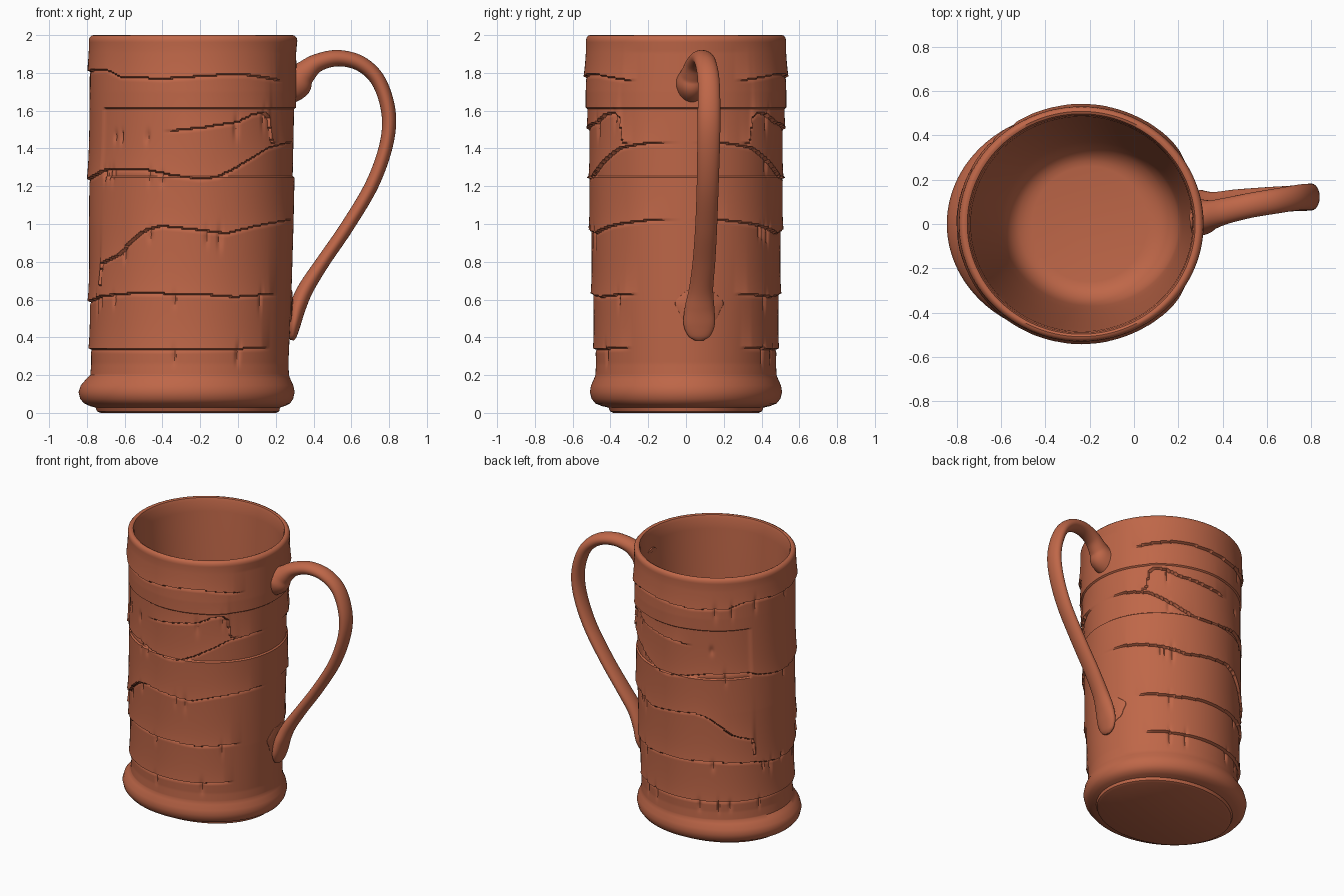
import bpy, math, random
from mathutils import Vector

if "Cube" in bpy.data.objects:
    bpy.data.objects.remove(bpy.data.objects["Cube"])
random.seed(4)

clay = bpy.data.materials.new("terracotta clay")
clay.diffuse_color = (0.52, 0.135, 0.065, 1)
clay.use_nodes = True
clay.node_tree.nodes["Principled BSDF"].inputs["Base Color"].default_value = clay.diffuse_color
NT = 320


def make(name, rings, angle=40):
    """Skin a list of closed rings of points and cap both ends."""
    n = len(rings[0])
    verts = [p for r in rings for p in r]
    faces = [(i * n + j, i * n + (j + 1) % n, (i + 1) * n + (j + 1) % n, (i + 1) * n + j)
             for i in range(len(rings) - 1) for j in range(n)]
    faces.append(tuple(reversed(range(n))))
    faces.append(tuple(range(len(verts) - n, len(verts))))
    me = bpy.data.meshes.new(name)
    me.from_pydata(verts, [], faces)
    me.materials.append(clay)
    ob = bpy.data.objects.new(name, me)
    bpy.context.collection.objects.link(ob)
    bpy.ops.object.select_all(action='DESELECT')
    ob.select_set(True)
    bpy.context.view_layer.objects.active = ob
    bpy.ops.object.shade_smooth_by_angle(angle=math.radians(angle))
    return ob


def lerp_table(t, table):
    """Linear interpolation of rows (key, values...)."""
    if t <= table[0][0]:
        return table[0][1:]
    for a, b in zip(table, table[1:]):
        if t <= b[0]:
            f = (t - a[0]) / (b[0] - a[0])
            return tuple(p + (q - p) * f for p, q in zip(a[1:], b[1:]))
    return table[-1][1:]


# overlapping wrap edges: (x, z) on the front, mirrored on the back
wraps = [
    [(-.80, .34), (-.4, .335), (0, .34), (.16, .345)],
    [(-.80, .585), (-.72, .62), (-.55, .635), (-.2, .63), (0, .615), (.19, .63)],
    [(-.728, .63), (-.718, .79), (-.62, .84), (-.56, .91), (-.48, .97), (-.4, .99),
     (-.2, .97), (-.05, .95), (.1, .99), (.27, 1.02)],
    [(-.80, 1.23), (-.7, 1.29), (-.5, 1.29), (-.35, 1.26), (-.2, 1.24), (-.1, 1.25),
     (0, 1.3), (.1, 1.36), (.17, 1.405), (.27, 1.43)],
    [(-.4, 1.49), (-.2, 1.51), (0, 1.54), (.08, 1.58), (.14, 1.59), (.165, 1.56),
     (.18, 1.43)],
    [(-.80, 1.81), (-.7, 1.82), (-.62, 1.78), (-.4, 1.77), (-.1, 1.79), (.05, 1.79),
     (.2, 1.765)],
]
# torn vertical gouges: angle, z, width, length
gouges = []
for _ in range(44):
    a = random.uniform(.8, 2 * math.pi - .8)
    x = -.24 + .55 * math.cos(a)
    gouges.append((a, lerp_table(x, random.choice(wraps))[0] - .03,
                   random.uniform(.01, .025), random.uniform(.03, .06)))


def relief(a, lines):
    """Return a function of z giving the radial offset at angle a."""
    near = [g for g in gouges if abs(g[0] - a) < .08]

    def f(z):
        d = -.006
        for zl, amp in lines:
            h = z - zl
            if h >= 0:
                d += .014 * amp * math.exp(-h / .12)
            elif h > -.016:
                d -= .007 * amp * (1 + h / .016)
        for ga, gz, gw, gl in near:
            d -= .013 * math.exp(-((a - ga) / gw) ** 2 - ((z - gz) / gl) ** 2)
        # upright seam on the left
        if 1.25 < z < 1.61:
            d += .010 * math.exp(-max(0, abs(a - math.pi) - .52) / .015) - .010
        return d * min(1, (z - .2) / .06, (1.97 - z) / .06)
    return f


reliefs = []
for j in range(NT):
    a = 2 * math.pi * j / NT
    x = -.24 + .55 * math.cos(a)
    lines = []
    for i, w in enumerate(wraps):
        if x < w[0][0] or x > w[-1][0] + .04:
            continue
        amp = min(1, max(0, (w[-1][0] + .04 - x) / .05))
        if i == 4:
            amp *= min(1, (x - w[0][0]) / .12)
        lines.append((lerp_table(x, w)[0], amp))
    reliefs.append(relief(a, lines))


def ring(cx, rx, ry, z, carved=False):
    out = []
    for j in range(NT):
        a = 2 * math.pi * j / NT
        d = reliefs[j](z) if carved else 0
        out.append((cx + (rx + d) * math.cos(a), (ry + d) * math.sin(a), z))
    return out


# mug body: foot, bulging base, carved wall, rim and hollow inside
foot = [(-.262, .465, .385, 0), (-.264, .482, .402, .008), (-.266, .488, .41, .028),
        (-.268, .515, .445, .036), (-.27, .545, .48, .05), (-.272, .564, .5, .075),
        (-.272, .572, .509, .11), (-.27, .563, .503, .145), (-.263, .54, .487, .18)]
wall = [(.2, -.256, .526, .48), (.6, -.25, .538, .495), (1.0, -.247, .547, .508),
        (1.7, -.238, .553, .534), (1.97, -.238, .552, .53)]
inside = [(-.238, .549, .527, 1.985), (-.238, .538, .518, 1.997), (-.238, .526, .508, 2.0),
          (-.238, .514, .497, 1.995), (-.238, .506, .49, 1.975), (-.236, .50, .484, 1.9),
          (-.23, .485, .465, 1.5), (-.215, .455, .43, .95), (-.2, .42, .39, .45),
          (-.193, .402, .37, .3), (-.192, .392, .36, .25), (-.195, .36, .335, .19),
          (-.2, .32, .305, .165), (-.2, .29, .285, .155), (-.2, .26, .26, .15)]
rings = [ring(*p) for p in foot]
ROWS = 225
for k in range(ROWS + 1):
    z = .2 + 1.77 * k / ROWS
    rings.append(ring(*lerp_table(z, wall), z, True))
rings += [ring(*p) for p in inside]
make("mug_body", rings)


# handle: x, y, z, half width, half thickness
path = [(.275, .03, 1.75, .085, .115), (.31, .03, 1.76, .08, .095), (.35, .04, 1.80, .067, .065),
        (.42, .06, 1.853, .06, .048), (.53, .085, 1.878, .057, .043), (.65, .105, 1.848, .057, .041),
        (.745, .12, 1.755, .058, .039), (.797, .122, 1.59, .06, .038), (.785, .12, 1.42, .06, .036),
        (.71, .115, 1.21, .058, .036), (.58, .107, .99, .058, .036), (.45, .095, .80, .06, .037),
        (.36, .08, .66, .064, .042), (.317, .072, .56, .078, .043), (.298, .07, .47, .083, .034),
        (.29, .07, .41, .06, .022), (.286, .07, .385, .025, .01)]


def spline(p, steps):
    out = []
    for i in range(len(p) - 1):
        q = [p[max(0, min(len(p) - 1, i + k))] for k in (-1, 0, 1, 2)]
        for s in range(steps):
            t = s / steps
            out.append([.5 * (2 * b + (c - a) * t + (2 * a - 5 * b + 4 * c - d) * t * t
                              + (3 * b - a - 3 * c + d) * t ** 3) for a, b, c, d in zip(*q)])
    return out + [list(p[-1])]


pts = spline(path, 8)
rings = []
for i, p in enumerate(pts):
    a, b = pts[max(0, i - 1)], pts[min(len(pts) - 1, i + 1)]
    t = Vector((b[0] - a[0], 0, b[2] - a[2])).normalized()
    side = Vector((0, 1, 0))
    nor = t.cross(side)
    rings.append([Vector(p[:3]) + side * p[3] * math.cos(u) + nor * p[4] * math.sin(u)
                  for u in (2 * math.pi * k / 40 for k in range(40))])
make("handle", rings, 60)

# smeared clay patch under the lower end of the handle
patch = []
for k, (r, out) in enumerate([(1, -.012), (.97, .002), (.85, .006), (.5, .009), (.1, .01)]):
    row = []
    for j in range(48):
        u = 2 * math.pi * j / 48
        w = r * (1 + .06 * math.sin(3 * u) + .04 * math.sin(7 * u))
        y, z = .07 + .125 * w * math.cos(u), .56 + .10 * w * math.sin(u)
        cx, rx, ry = lerp_table(z, wall)
        row.append((cx + (rx - .006 + out) * math.sqrt(1 - (y / ry) ** 2), y, z))
    patch.append(row)
make("handle_patch", patch)
